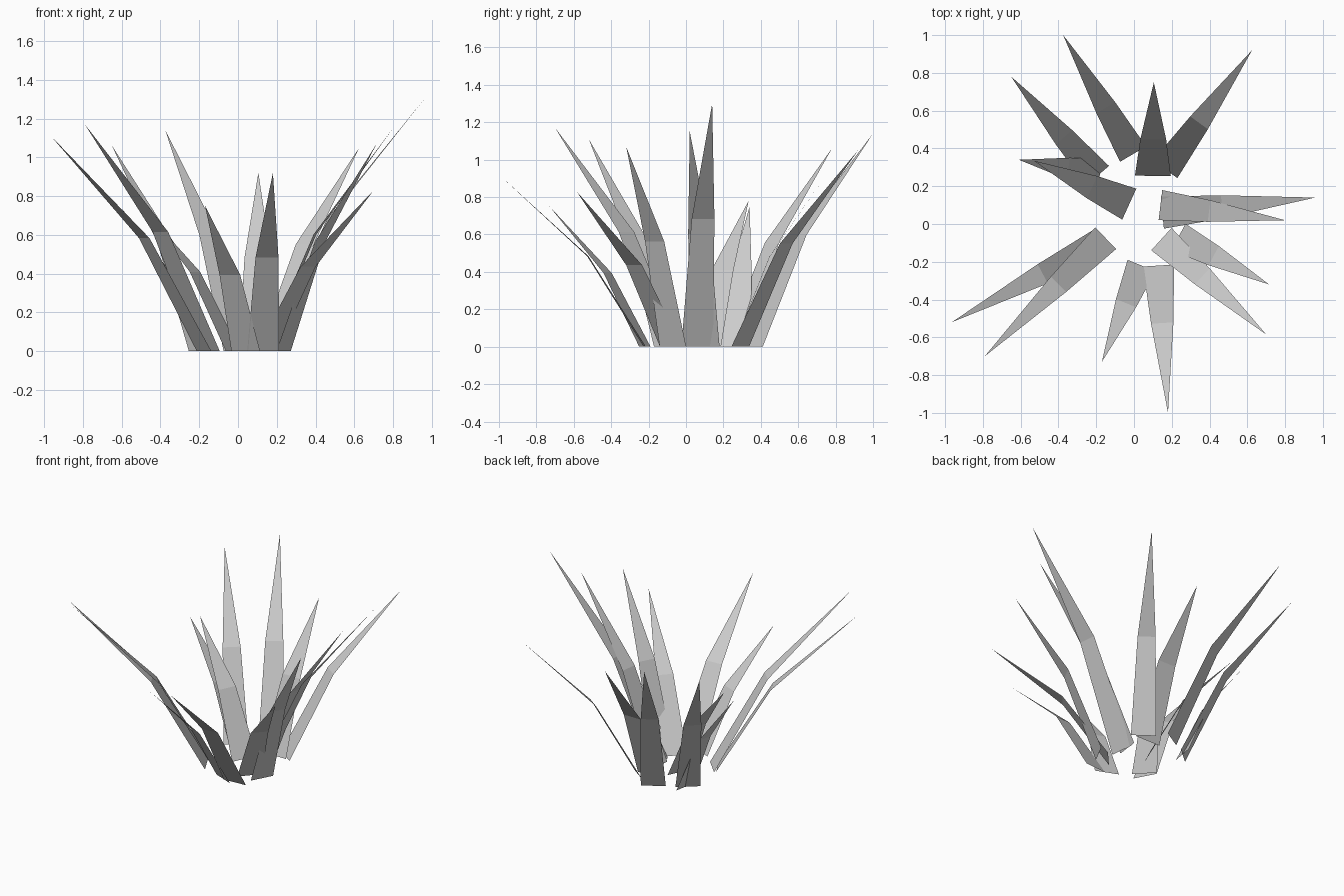
import bpy
import bmesh
from mathutils import Vector

default_cube = bpy.data.objects.get("Cube")
if default_cube:
    bpy.data.objects.remove(default_cube, do_unlink=True)

# Single neutral grey used for every blade
grey = bpy.data.materials.new("neutral_grey")
grey.use_nodes = True
grey.diffuse_color = (0.6, 0.6, 0.6, 1)
grey.node_tree.nodes["Principled BSDF"].inputs["Base Color"].default_value = grey.diffuse_color

# Shared blade shape: where the crease sits and how wide it is there
CREASE_REACH = 0.39
CREASE_HEIGHT = 0.525
CREASE_WIDTH = 0.72


def make_blade(name, root_xy, tip_xyz, width):
    """Flat creased blade: a tapering lower strip and a pointed upper half."""
    root = Vector((*root_xy, 0))
    tip = Vector(tip_xyz)
    reach = Vector((tip.x - root.x, tip.y - root.y, 0))
    side = Vector((reach.y, -reach.x, 0)).normalized() * width / 2
    crease = root + reach * CREASE_REACH + Vector((0, 0, tip.z * CREASE_HEIGHT))

    bm = bmesh.new()
    root_left, root_right = (bm.verts.new(root + side * s) for s in (-1, 1))
    crease_left, crease_right = (
        bm.verts.new(crease + side * s * CREASE_WIDTH) for s in (-1, 1))
    point = bm.verts.new(tip)
    bm.faces.new((root_left, root_right, crease_right, crease_left))
    bm.faces.new((crease_left, crease_right, point))

    mesh = bpy.data.meshes.new(name)
    bm.to_mesh(mesh)
    bm.free()
    mesh.materials.append(grey)
    blade = bpy.data.objects.new(name, mesh)
    bpy.context.scene.collection.objects.link(blade)
    return blade


# Each blade: root centre, tip position, root width
blades = {
    "left_tall_blade": ((.15, .06), (.96, .14, 1.3), .17),
    "left_inner_blade": ((.14, .1), (.8, .02, 1.15), .16),
    "front_left_upper_blade": ((.235, -.07), (.715, -.32, 1.07), .16),
    "front_left_lower_blade": ((.145, -.08), (.7, -.585, .83), .16),
    "front_long_blade": ((.13, -.22), (.18, -1, .92), .165),
    "front_short_blade": ((.04, -.22), (-.17, -.73, .75), .16),
    "front_right_tall_blade": ((-.15, -.075), (-.79, -.7, 1.17), .16),
    "front_right_wide_blade": ((-.175, -.1), (-.965, -.52, 1.11), .16),
    "right_inner_blade": ((-.025, .105), (-.53, .335, .78), .18),
    "right_short_blade": ((-.18, .265), (-.61, .34, .75), .16),
    "back_right_blade": ((-.193, .255), (-.65, .78, 1.06), .16),
    "back_tall_blade": ((-.005, .37), (-.375, 1, 1.14), .16),
    "back_short_blade": ((.1, .255), (.105, .75, .92), .19),
    "back_left_blade": ((.165, .29), (.625, .92, 1.05), .16),
}
for blade_name, (root_xy, tip_xyz, width) in blades.items():
    make_blade(blade_name, root_xy, tip_xyz, width)
